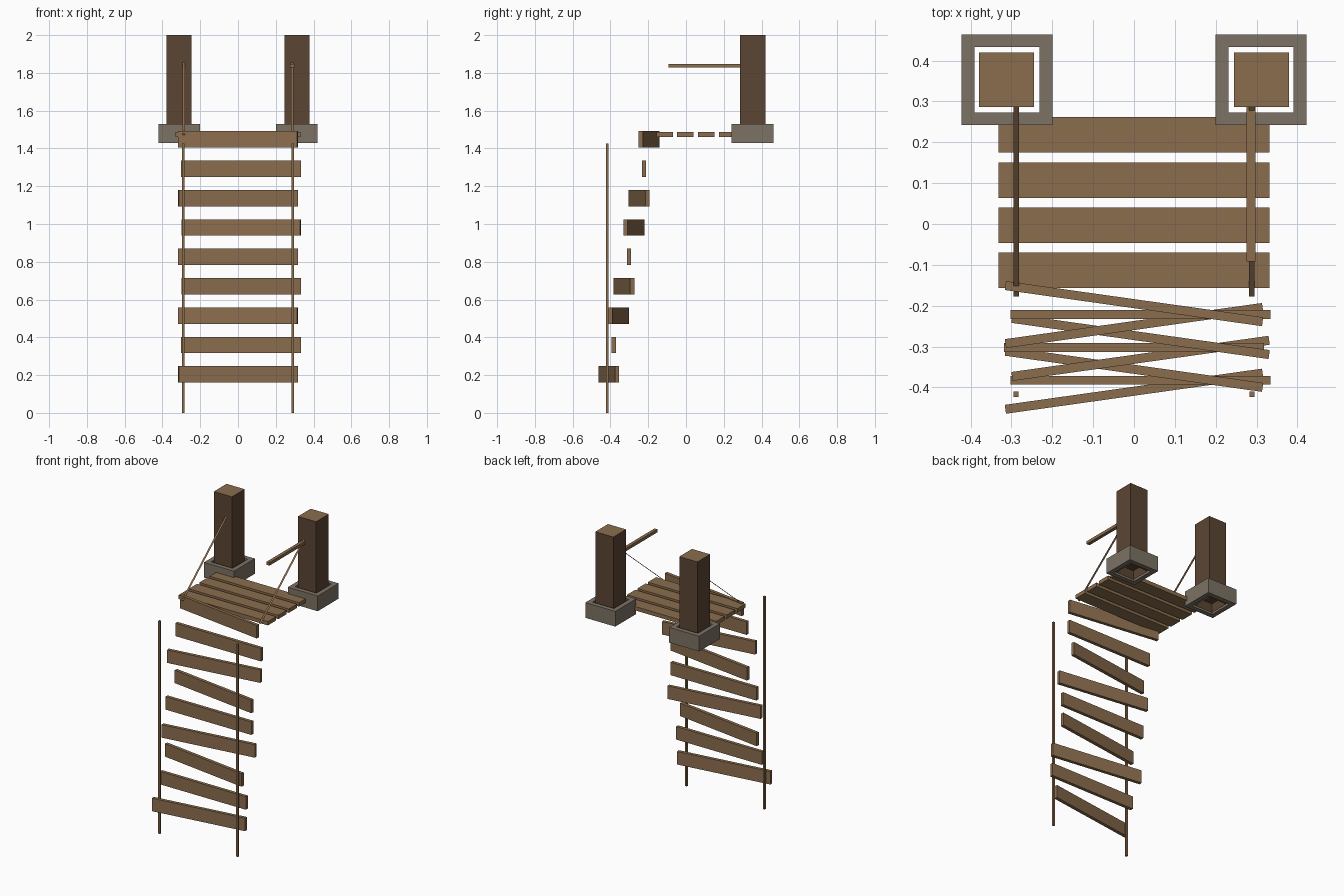
import bpy
import bmesh
from math import radians
from mathutils import Matrix, Vector

if "Cube" in bpy.data.objects:
    bpy.data.objects.remove(bpy.data.objects["Cube"])


def material(name, colour):
    m = bpy.data.materials.new(name)
    m.use_nodes = True
    m.diffuse_color = (*colour, 1)
    bsdf = next(n for n in m.node_tree.nodes if n.type == "BSDF_PRINCIPLED")
    bsdf.inputs["Base Color"].default_value = (*colour, 1)
    return m


WOOD = material("plank wood", (0.26, 0.155, 0.077))
DARK = material("dark post wood", (0.105, 0.06, 0.034))
STONE = material("grey stone", (0.205, 0.17, 0.13))


def finish(name, bm, *mats):
    mesh = bpy.data.meshes.new(name)
    bm.to_mesh(mesh)
    bm.free()
    for m in mats:
        mesh.materials.append(m)
    obj = bpy.data.objects.new(name, mesh)
    bpy.context.collection.objects.link(obj)
    return obj


def box_mesh(centre, size, yaw=0):
    bm = bmesh.new()
    place = Matrix.Translation(centre) @ Matrix.Rotation(radians(yaw), 4, "Z")
    bmesh.ops.create_cube(bm, size=1, matrix=place @ Matrix.Diagonal((*size, 1)))
    bm.normal_update()
    return bm


def box(name, centre, size, mat, yaw=0):
    return finish(name, box_mesh(centre, size, yaw), mat)


# Posts with pale tops and hollow undersides, each in a stone collar
def post(name, x, y):
    bm = box_mesh((x, y, 1.715), (0.134, 0.134, 0.57))
    for f in bm.faces:
        f.material_index = 1 if f.normal.z > 0.5 else 0
    bottom = [f for f in bm.faces if f.normal.z < -0.5]
    bmesh.ops.inset_region(bm, faces=bottom, thickness=0.004)
    bmesh.ops.translate(bm, verts=bottom[0].verts[:], vec=(0, 0, 0.06))
    finish(name, bm, DARK, WOOD)


def collar(name, x, y):
    bm = box_mesh((x, y, 1.479), (0.222, 0.222, 0.102))
    caps = [f for f in bm.faces if abs(f.normal.z) > 0.5]
    bmesh.ops.inset_individual(bm, faces=caps, thickness=0.044)
    bmesh.ops.bridge_loops(bm, edges=[e for f in caps for e in f.edges])
    bmesh.ops.delete(bm, geom=caps, context="FACES_ONLY")
    bmesh.ops.recalc_face_normals(bm, faces=bm.faces[:])
    finish(name, bm, STONE)


# Flat sloping rope strip from the post down to the deck edge
def rope(name, x):
    bm = bmesh.new()
    half = Vector((0.0065, 0, 0))
    high, low = Vector((x, 0.286, 1.855)), Vector((x, -0.178, 1.47))
    bm.faces.new([bm.verts.new(p) for p in
                  (high - half, low - half, low + half, high + half)])
    finish(name, bm, WOOD)


for side, s in (("left", 1), ("right", -1)):
    post(side + "_post", s * 0.312, 0.353)
    collar(side + "_post_base", s * 0.311, 0.353)
    rope(side + "_rope", s * 0.288)
    box(side + "_ladder_pole", (s * 0.289, -0.417, 0.713), (0.013, 0.013, 1.426), WOOD)

# Broken handrail on the left post only
box("left_handrail", (0.287, 0.097, 1.838), (0.022, 0.378, 0.02), WOOD)

# Deck planks
for i in range(4):
    box(f"deck_plank_{i + 1}", (0, 0.218 - i * 0.1105, 1.474), (0.664, 0.087, 0.026), WOOD)

# Ladder rungs, twisted in a repeating pattern
for i in range(9):
    box(f"ladder_rung_{i + 1}",
        (0.016 * (i % 2), -0.195 - i * 0.0268, 1.448 - i * 0.1555),
        (0.636, 0.022, 0.087), WOOD, yaw=(-8, 0, 8)[i % 3])
